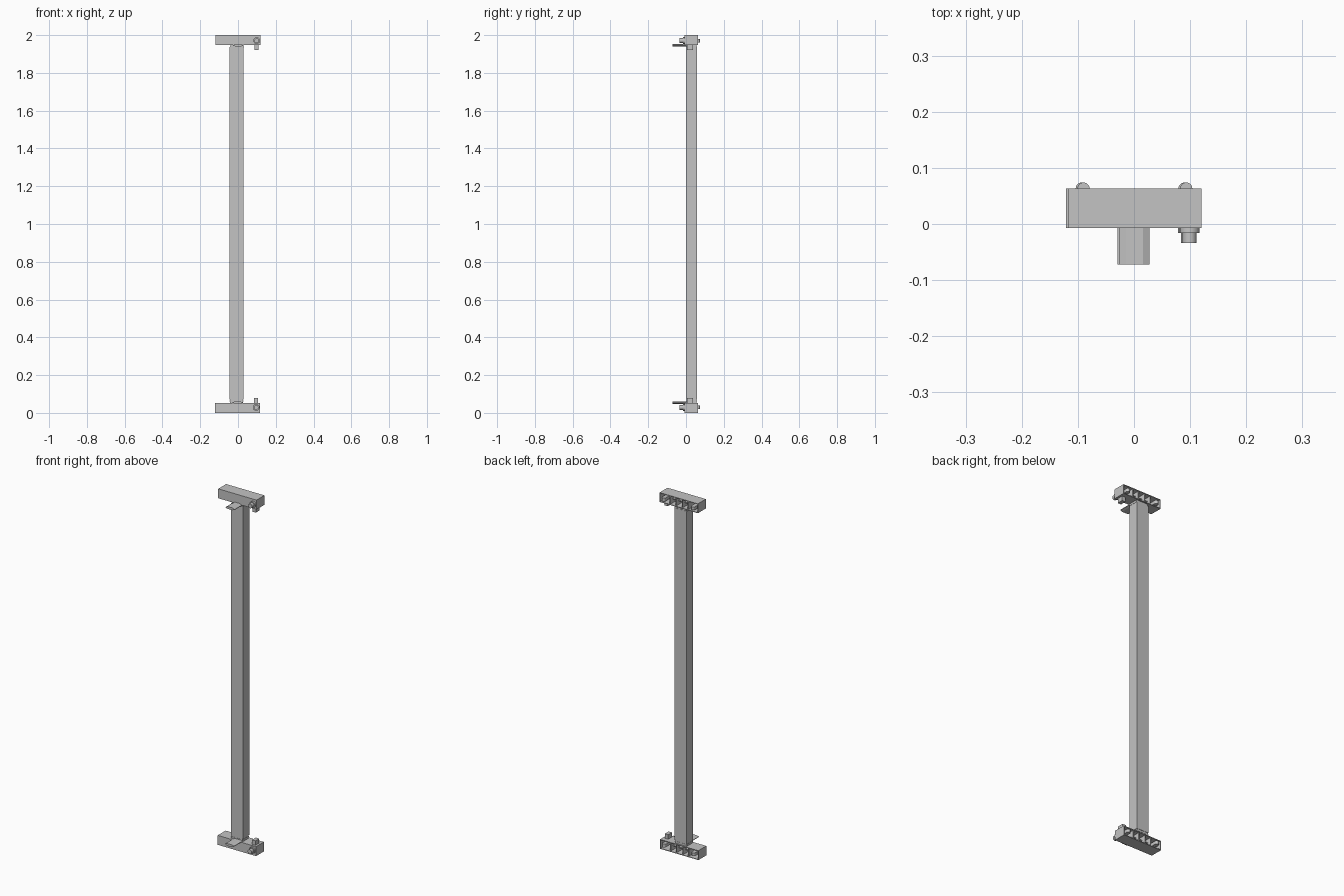
import bpy, bmesh, math
from mathutils import Vector

if "Cube" in bpy.data.objects:
    bpy.data.objects.remove(bpy.data.objects["Cube"], do_unlink=True)

grey = bpy.data.materials.new("light grey")
grey.use_nodes = True
colour = (0.55, 0.55, 0.55, 1)
grey.diffuse_color = colour
grey.node_tree.nodes["Principled BSDF"].inputs["Base Color"].default_value = colour


def finish(name, bm, top=False, dx=0.0):
    """Turn a bmesh into an object; top flips it to the upper end."""
    for v in bm.verts:
        v.co.x += dx
        if top:
            v.co.z = 2.0 - v.co.z
    bmesh.ops.recalc_face_normals(bm, faces=bm.faces)
    mesh = bpy.data.meshes.new(name)
    bm.to_mesh(mesh)
    bm.free()
    mesh.materials.append(grey)
    obj = bpy.data.objects.new(name, mesh)
    bpy.context.collection.objects.link(obj)
    return obj


def box_bm(x0, x1, y0, y1, z0, z1):
    bm = bmesh.new()
    bmesh.ops.create_cube(bm, size=1)
    for v in bm.verts:
        v.co = Vector((x1 if v.co.x > 0 else x0,
                       y1 if v.co.y > 0 else y0,
                       z1 if v.co.z > 0 else z0))
    return bm


def prism_bm(points, direction):
    """Extrude a closed 3D outline along a direction."""
    bm = bmesh.new()
    face = bm.faces.new([bm.verts.new(p) for p in points])
    out = bmesh.ops.extrude_face_region(bm, geom=[face], use_keep_orig=True)
    verts = [g for g in out["geom"] if isinstance(g, bmesh.types.BMVert)]
    bmesh.ops.translate(bm, verts=verts, vec=Vector(direction))
    return bm


def disc(cx, cz, r, y, n=16):
    return [(cx + r * math.cos(2 * math.pi * i / n), y,
             cz + r * math.sin(2 * math.pi * i / n)) for i in range(n)]


# Long square post with a slightly narrower neck at each end
finish("post", box_bm(-0.045, 0.030, 0.0, 0.058, 0.072, 1.936))

for top in (False, True):
    end = "upper" if top else "lower"
    dx = 0.001 if top else -0.002
    H, Y0, Y1 = 0.053, -0.007, 0.063

    def add(part, bm):
        return finish(f"{end}_{part}", bm, top, dx)

    # Bracket housing: a tray open towards the back
    bm = box_bm(-0.119, 0.119, Y0, Y1, 0.0, H)
    bm.normal_update()
    back = max(bm.faces, key=lambda f: f.calc_center_median().y)
    bmesh.ops.inset_region(bm, faces=[back], thickness=0.005)
    out = bmesh.ops.extrude_discrete_faces(bm, faces=[back])
    bmesh.ops.translate(bm, verts=out["faces"][0].verts, vec=(0, -0.062, 0))
    add("housing", bm)

    # Stiffening ribs inside the tray
    for i, x in enumerate((-0.056, -0.020, 0.020, 0.056)):
        add(f"rib_{i + 1}", box_bm(x - 0.0025, x + 0.0025, -0.002, 0.060, 0.004, H - 0.004))
    add("cross_rib", box_bm(-0.056, 0.056, -0.002, 0.040, 0.024, 0.029))

    # Round-ended clips reaching out of the back
    for side, x in (("right", -0.091), ("left", 0.092)):
        outline = [(x + 0.011, -0.002, 0.020), *[
            (x + 0.011 * math.cos(a), 0.063 + 0.011 * math.sin(a), 0.020)
            for a in (math.pi * k / 10 for k in range(11))],
            (x - 0.011, -0.002, 0.020)]
        add(f"{side}_clip", prism_bm(outline, (0, 0, 0.018)))

    # Neck and thin collar between housing and post
    add("neck", box_bm(-0.041, 0.029, 0.002, 0.056, H - 0.002, 0.073))
    add("collar", box_bm(-0.043, 0.030, 0.001, 0.057, 0.060, 0.065))

    # Front tab with bevelled sides
    tab = [(-0.027, 0.053), (-0.015, 0.047), (0.015, 0.047),
           (0.027, 0.053), (0.027, 0.056), (0.015, 0.060),
           (-0.015, 0.060), (-0.027, 0.056)]
    add("front_tab", prism_bm([(x, -0.072, z) for x, z in tab], (0, 0.074, 0)))

    # Flanged knob on the front and locking peg beside the post
    for part, r, y in (("knob_flange", 0.018, -0.016), ("knob", 0.0125, -0.034)):
        obj = add(part, prism_bm(disc(0.098, 0.029, r, y), (0, -0.005 - y, 0)))
        for p in obj.data.polygons:
            p.use_smooth = abs(p.normal.y) < 0.5
        obj.data.set_sharp_from_angle(angle=math.radians(30))
    add("locking_peg", box_bm(0.086, 0.107, 0.004, 0.038, H - 0.002, 0.078))
